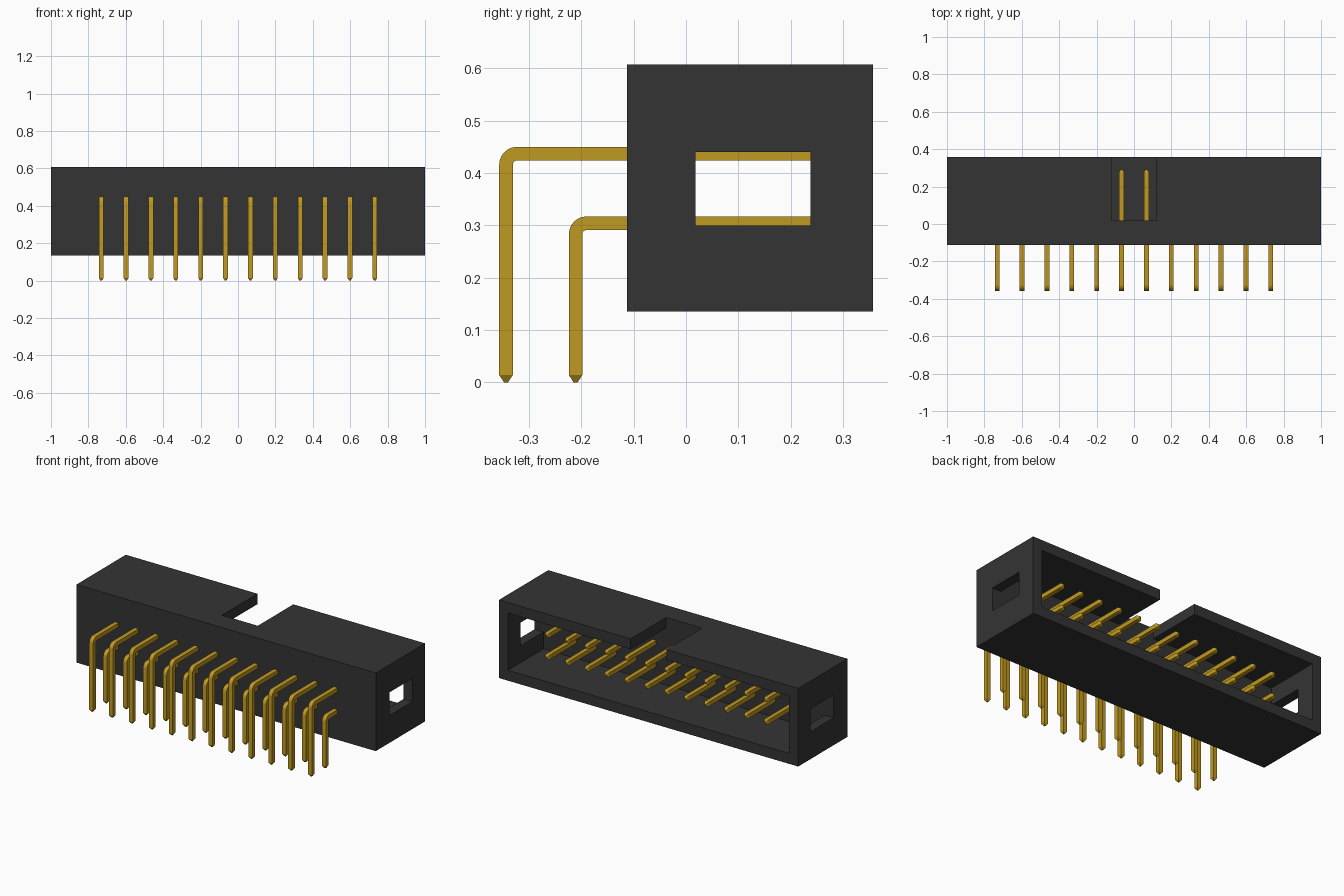
import bpy, bmesh, math
from mathutils import Vector

cube = bpy.data.objects.get("Cube")
if cube:
    bpy.data.objects.remove(cube, do_unlink=True)


def material(name, rgb):
    m = bpy.data.materials.new(name)
    m.use_nodes = True
    m.diffuse_color = (*rgb, 1)
    m.node_tree.nodes["Principled BSDF"].inputs["Base Color"].default_value = (*rgb, 1)
    return m


black = material("black plastic", (0.034, 0.034, 0.034))
gold = material("gold metal", (0.53, 0.32, 0.015))


def add_object(name, mesh):
    ob = bpy.data.objects.new(name, mesh)
    bpy.context.scene.collection.objects.link(ob)
    return ob


def box(name, lo, hi):
    lo, hi = Vector(lo), Vector(hi)
    bm = bmesh.new()
    bmesh.ops.create_cube(bm, size=1)
    for v in bm.verts:
        v.co = [(lo[i] + hi[i]) / 2 + v.co[i] * (hi[i] - lo[i]) for i in range(3)]
    mesh = bpy.data.meshes.new(name)
    bm.to_mesh(mesh)
    bm.free()
    mesh.materials.append(black)
    return add_object(name, mesh)


# Housing: block with an open back, a key notch in the top and a window in each end
FLOOR = 0.018
housing = box("housing", (-1, -0.113, 0.135), (1, 0.357, 0.607))
cutters = [
    box("cavity_cutter", (-0.94, FLOOR, 0.198), (0.94, 0.5, 0.544)),
    box("notch_cutter", (-0.12, FLOOR, 0.4), (0.12, 0.5, 0.7)),
    box("window_cutter", (-1.1, FLOOR, 0.30), (1.1, 0.238, 0.44)),
]
bpy.context.view_layer.objects.active = housing
for c in cutters:
    c.hide_render = True
    mod = housing.modifiers.new(c.name, "BOOLEAN")
    mod.operation = "DIFFERENCE"
    mod.solver = "EXACT"
    mod.object = c
    bpy.ops.object.modifier_apply(modifier=mod.name)
for c in cutters:
    bpy.data.objects.remove(c, do_unlink=True)


def pin_mesh(name, leg_y, arm_z, end_y=0.292, half=0.013, bend=0.021, steps=6):
    """Square wire: up the leg, round the bend, along the arm, with tapered tips."""
    tip, small = 0.014, 0.004
    # Each ring: y, z, angle of the path (90 degrees is up), half width
    rings = [(leg_y, 0, 90, small), (leg_y, tip, 90, half)]
    for i in range(steps + 1):
        a = math.radians(180 - 90 * i / steps)
        rings.append((leg_y + bend + bend * math.cos(a),
                      arm_z - bend + bend * math.sin(a), 90 - 90 * i / steps, half))
    rings += [(end_y - tip, arm_z, 0, half), (end_y, arm_z, 0, small)]

    bm = bmesh.new()
    loops = []
    for y, z, angle, h in rings:
        a = math.radians(angle)
        normal = Vector((0, -math.sin(a), math.cos(a)))
        loops.append([bm.verts.new(Vector((sx * h, y, z)) + normal * sn * h)
                      for sx, sn in ((-1, -1), (1, -1), (1, 1), (-1, 1))])
    for p, q in zip(loops, loops[1:]):
        for k in range(4):
            n = (k + 1) % 4
            bm.faces.new((p[k], p[n], q[n], q[k]))
    bm.faces.new(loops[0])
    bm.faces.new(loops[-1])
    bmesh.ops.recalc_face_normals(bm, faces=bm.faces)
    mesh = bpy.data.meshes.new(name)
    bm.to_mesh(mesh)
    bm.free()
    mesh.materials.append(gold)
    return mesh


# Two rows of twelve right-angle pins
PITCH, COLUMNS = 0.133, 12
for row, leg_y, arm_z in (("upper", -0.344, 0.437), ("lower", -0.211, 0.304)):
    mesh = pin_mesh(row + "_pin", leg_y, arm_z)
    for i in range(COLUMNS):
        pin = add_object(f"{row}_pin_{i + 1}", mesh)
        pin.location.x = (i - (COLUMNS - 1) / 2) * PITCH
        bpy.ops.object.select_all(action="DESELECT")
        pin.select_set(True)
        bpy.context.view_layer.objects.active = pin
        if i == 0:
            bpy.ops.object.shade_smooth_by_angle(angle=math.radians(30))
